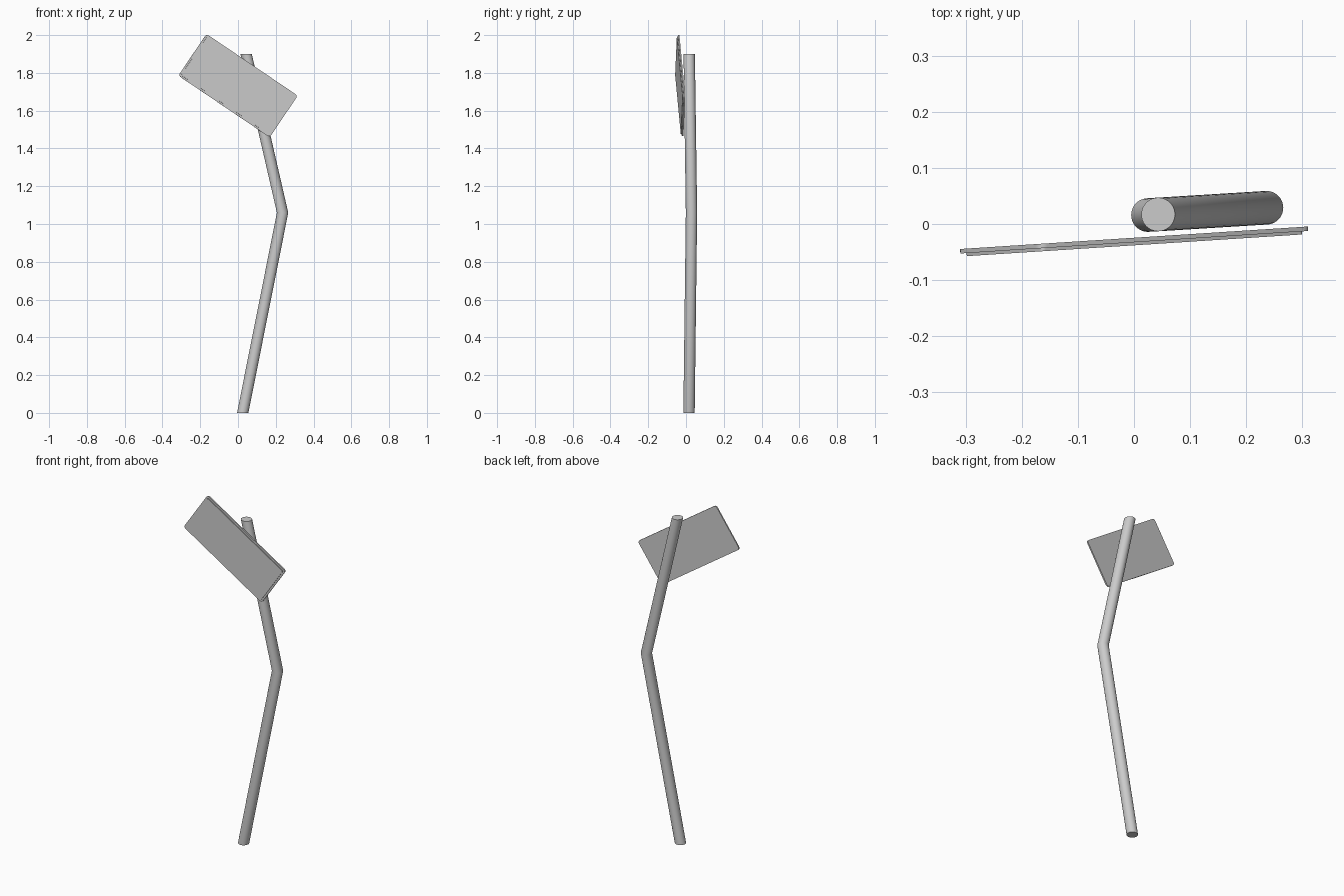
import bpy, bmesh
from math import cos, sin, pi, radians
from mathutils import Matrix, Vector

if "Cube" in bpy.data.objects:
    bpy.data.objects.remove(bpy.data.objects["Cube"])


def finish(name, bm):
    bmesh.ops.recalc_face_normals(bm, faces=bm.faces[:])
    mesh = bpy.data.meshes.new(name)
    bm.to_mesh(mesh)
    bm.free()
    obj = bpy.data.objects.new(name, mesh)
    bpy.context.collection.objects.link(obj)
    bpy.ops.object.select_all(action='DESELECT')
    obj.select_set(True)
    bpy.context.view_layer.objects.active = obj
    bpy.ops.object.shade_smooth_by_angle(angle=radians(30))
    return obj


def skin(name, loops):
    """Join matching closed loops of points and cap both ends."""
    bm = bmesh.new()
    rings = [[bm.verts.new(p) for p in loop] for loop in loops]
    n = len(rings[0])
    for a, b in zip(rings, rings[1:]):
        for i in range(n):
            j = (i + 1) % n
            bm.faces.new((a[i], a[j], b[j], b[i]))
    bm.faces.new(rings[0])
    bm.faces.new(rings[-1])
    return finish(name, bm)


def rounded_rect(w, h, r, y, steps=5):
    pts = []
    for k, (sx, sz) in enumerate([(1, 1), (-1, 1), (-1, -1), (1, -1)]):
        for s in range(steps + 1):
            a = (k + s / steps) * pi / 2
            pts.append(Vector((sx * (w / 2 - r) + r * cos(a), y,
                               sz * (h / 2 - r) + r * sin(a))))
    return pts


# Bent pole with level ends and a mitred kink
R, SIDES = 0.03, 40
path = [(0.025, 0.016, 0), (0.236, 0.029, 1.06), (0.043, 0.017, 1.9)]
skin("bent_pole", [[(x + R * cos(2 * pi * i / SIDES), y + R * sin(2 * pi * i / SIDES), z)
                    for i in range(SIDES)] for x, y, z in path])

# Tilted sign: backing plate with a slightly smaller raised face
place = (Matrix.Translation((0, -0.0245, 1.7325))
         @ Matrix.Rotation(radians(3.7), 4, 'Z')
         @ Matrix.Rotation(radians(34), 4, 'Y'))
W, H = 0.584, 0.266
for name, inset, r, y0, y1 in [("sign_backing", 0, 0.015, 0, -0.008),
                               ("sign_face", 0.01, 0.008, -0.007, -0.0135)]:
    w, h = W - 2 * inset, H - 2 * inset
    skin(name, [[place @ p for p in rounded_rect(w, h, r, y)] for y in (y0, y1)])
